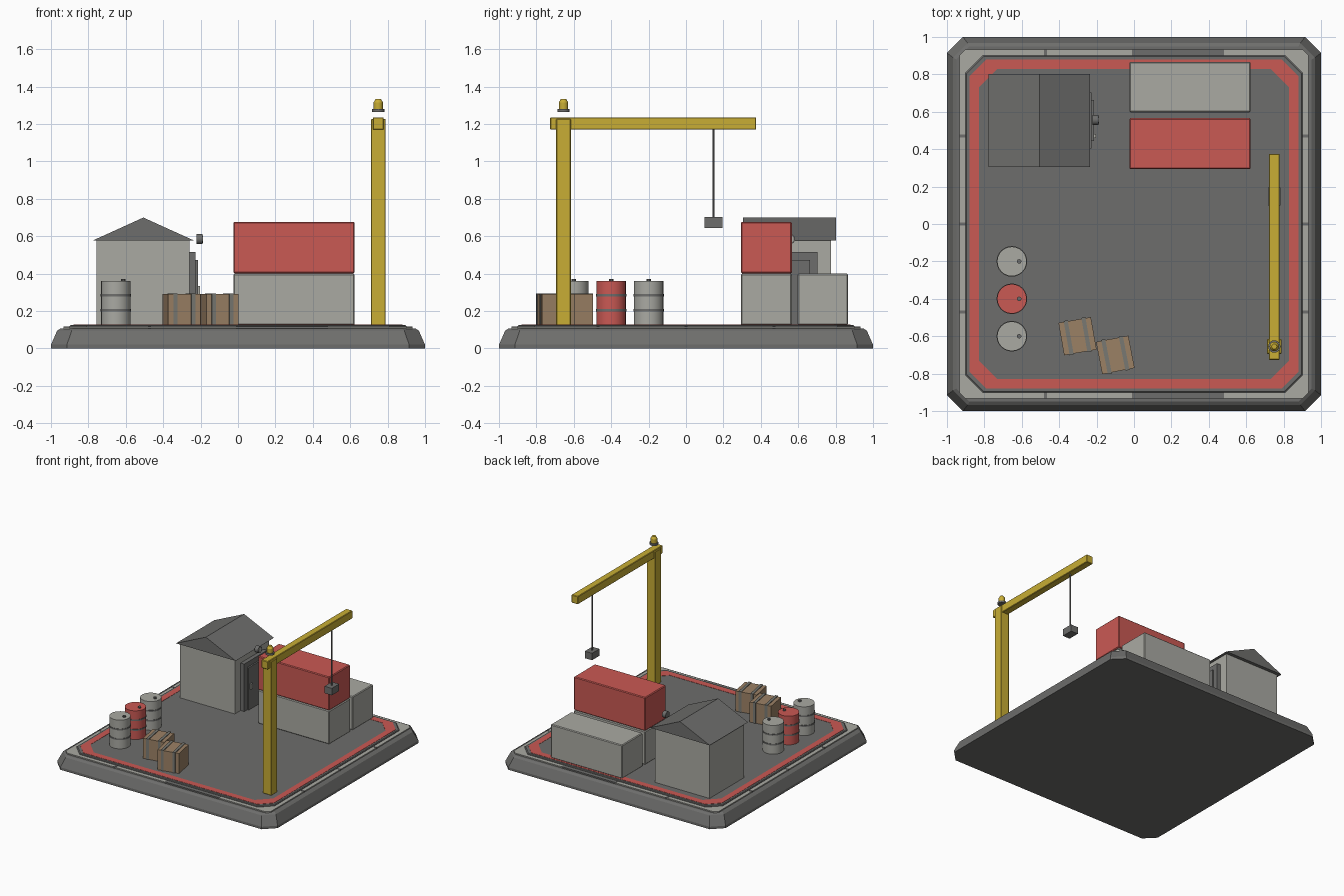
import bpy
import bmesh
from math import radians, pi
from mathutils import Matrix, Vector

cube = bpy.data.objects.get("Cube")
if cube:
    bpy.data.objects.remove(cube, do_unlink=True)


def material(name, rgb):
    m = bpy.data.materials.new(name)
    m.use_nodes = True
    m.diffuse_color = (*rgb, 1)
    m.node_tree.nodes["Principled BSDF"].inputs["Base Color"].default_value = (*rgb, 1)
    return m


DARK = material("dark grey", (0.155, 0.155, 0.15))
LIGHT = material("light grey", (0.4, 0.4, 0.365))
RED = material("red", (0.59, 0.1, 0.088))
YELLOW = material("yellow", (0.58, 0.42, 0.035))
WOOD = material("wood", (0.33, 0.22, 0.13))
STRAP = material("strap grey", (0.19, 0.19, 0.17))


def finish(name, bm, mat, bevel=0):
    bmesh.ops.recalc_face_normals(bm, faces=bm.faces)
    mesh = bpy.data.meshes.new(name)
    bm.to_mesh(mesh)
    bm.free()
    mesh.materials.append(mat)
    ob = bpy.data.objects.new(name, mesh)
    bpy.context.collection.objects.link(ob)
    if bevel:
        mod = ob.modifiers.new("bevel", "BEVEL")
        mod.width = bevel
        mod.segments = 1
    return ob


def box(name, x, y, z, mat, bevel=0):
    """Box from (low, high) ranges on each axis."""
    bm = bmesh.new()
    bmesh.ops.create_cube(bm, size=1)
    for v in bm.verts:
        v.co = Vector(r[0] + (r[1] - r[0]) * (c + 0.5) for r, c in zip((x, y, z), v.co))
    return finish(name, bm, mat, bevel)


def octagon_loft(name, layers, mat, hollow=False):
    """Loft chamfered squares given as (half size, chamfer, height)."""
    bm = bmesh.new()
    loops = []
    for h, c, z in layers:
        k = h - c
        pts = [(k, -h), (h, -k), (h, k), (k, h), (-k, h), (-h, k), (-h, -k), (-k, -h)]
        loops.append([bm.verts.new((x, y, z)) for x, y in pts])
    pairs = list(zip(loops, loops[1:]))
    if hollow:
        pairs.append((loops[-1], loops[0]))
    else:
        bm.faces.new(loops[0])
        bm.faces.new(loops[-1])
    for a, b in pairs:
        for i in range(8):
            j = (i + 1) % 8
            bm.faces.new((a[i], a[j], b[j], b[i]))
    return finish(name, bm, mat)


def cylinder(name, loc, r, depth, mat, sides=24, r_top=None, along_x=False):
    bpy.ops.mesh.primitive_cone_add(
        vertices=sides, radius1=r, radius2=r if r_top is None else r_top, depth=depth,
        location=loc, rotation=(0, pi / 2 if along_x else 0, 0))
    ob = bpy.context.object
    ob.name = name
    ob.data.materials.append(mat)
    bpy.ops.object.shade_smooth_by_angle()
    return ob


FLOOR = 0.125

# Stepped base, edge panels and painted border
octagon_loft("base_slab", [(1, 0.085, 0), (1, 0.085, 0.02), (0.967, 0.078, 0.095),
                           (0.95, 0.07, 0.106)], DARK)
octagon_loft("edge_panels", [(0.932, 0.03, 0.1), (0.932, 0.03, 0.115),
                             (0.89, 0.09, 0.115), (0.89, 0.09, 0.1)], LIGHT, True)
octagon_loft("deck", [(0.9, 0.09, 0.1), (0.9, 0.09, 0.12), (0.895, 0.09, FLOOR)], DARK)
octagon_loft("border_stripe", [(0.88, 0.09, 0.12), (0.88, 0.09, 0.127),
                               (0.83, 0.1, 0.127), (0.83, 0.1, 0.12)], RED, True)
for side, tag in ((-1, "low"), (1, "high")):
    strip = sorted((side * 0.895, side * 0.934))
    for p in (-0.47, 0, 0.47):
        box("side_seam_" + tag, strip, (p - 0.008, p + 0.008), (0.1, 0.117), DARK)
    box("end_seam_" + tag, (-0.482, -0.464), strip, (0.1, 0.117), DARK)
    box("end_gap_" + tag, (-0.012, 0.48), strip, (0.1, 0.117), DARK)

# Hut with gable roof
box("hut_walls", (-0.757, -0.26), (0.33, 0.775), (FLOOR, 0.578), LIGHT)
bm = bmesh.new()
ends = [[bm.verts.new((x, y, z)) for x, z in ((-0.777, 0.577), (-0.235, 0.577), (-0.506, 0.7))]
        for y in (0.305, 0.802)]
bm.faces.new(ends[0])
bm.faces.new(ends[1])
for i in range(3):
    j = (i + 1) % 3
    bm.faces.new((ends[0][i], ends[0][j], ends[1][j], ends[1][i]))
finish("hut_roof", bm, DARK)

# Hut door, knob and lamp
box("door_frame", (-0.265, -0.227), (0.405, 0.702), (FLOOR, 0.515), DARK)
box("door", (-0.23, -0.214), (0.445, 0.662), (FLOOR, 0.473), DARK)
box("door_knob", (-0.216, -0.202), (0.46, 0.48), (0.29, 0.335), LIGHT)
cylinder("door_lamp", (-0.206, 0.556, 0.585), 0.027, 0.032, DARK, 16, along_x=True)
cylinder("lamp_lens", (-0.189, 0.556, 0.585), 0.02, 0.004, LIGHT, 16, along_x=True)

# Shipping containers
for name, y, z, mat in (("container_front", (0.293, 0.566), (FLOOR, 0.4), LIGHT),
                        ("container_back", (0.597, 0.866), (FLOOR, 0.4), LIGHT),
                        ("container_upper", (0.293, 0.566), (0.402, 0.677), RED)):
    box(name, (-0.025, 0.624), y, z, mat, 0.006)

# Crane
box("crane_post", (0.711, 0.789), (-0.694, -0.616), (FLOOR, 1.228), YELLOW, 0.004)
box("crane_beam", (0.721, 0.779), (-0.727, 0.375), (1.17, 1.236), YELLOW, 0.004)
cylinder("crane_cable", (0.75, 0.147, 0.935), 0.006, 0.48, DARK, 8)
box("crane_hook_block", (0.717, 0.783), (0.1, 0.196), (0.645, 0.702), DARK)

# Warning light above the post
cylinder("beacon_base", (0.75, -0.655, 1.273), 0.033, 0.016, DARK, 16)
cylinder("beacon_body", (0.75, -0.655, 1.298), 0.025, 0.036, YELLOW, 12)
cylinder("beacon_cap", (0.75, -0.655, 1.325), 0.025, 0.018, YELLOW, 12, 0.014)

# Barrels
for y, mat in ((-0.2, LIGHT), (-0.4, RED), (-0.6, LIGHT)):
    cylinder("barrel", (-0.653, y, 0.243), 0.079, 0.236, mat)
    for z in (0.204, 0.284):
        cylinder("barrel_hoop", (-0.653, y, z), 0.082, 0.012, DARK)
    cylinder("barrel_bung", (-0.614, y, 0.365), 0.012, 0.014, DARK, 10)

# Strapped crates
for cx, cy, turn in ((-0.302, -0.6, 10), (-0.1, -0.7, 11)):
    place = Matrix.Translation((cx, cy, FLOOR)) @ Matrix.Rotation(radians(turn), 4, "Z")
    parts = [box("crate", (-0.088, 0.088), (-0.088, 0.088), (0, 0.165), WOOD)]
    for s in (-0.048, 0.048):
        parts.append(box("crate_strap", (s - 0.011, s + 0.011), (-0.093, 0.093), (0, 0.17), STRAP))
    for part in parts:
        part.matrix_world = place
